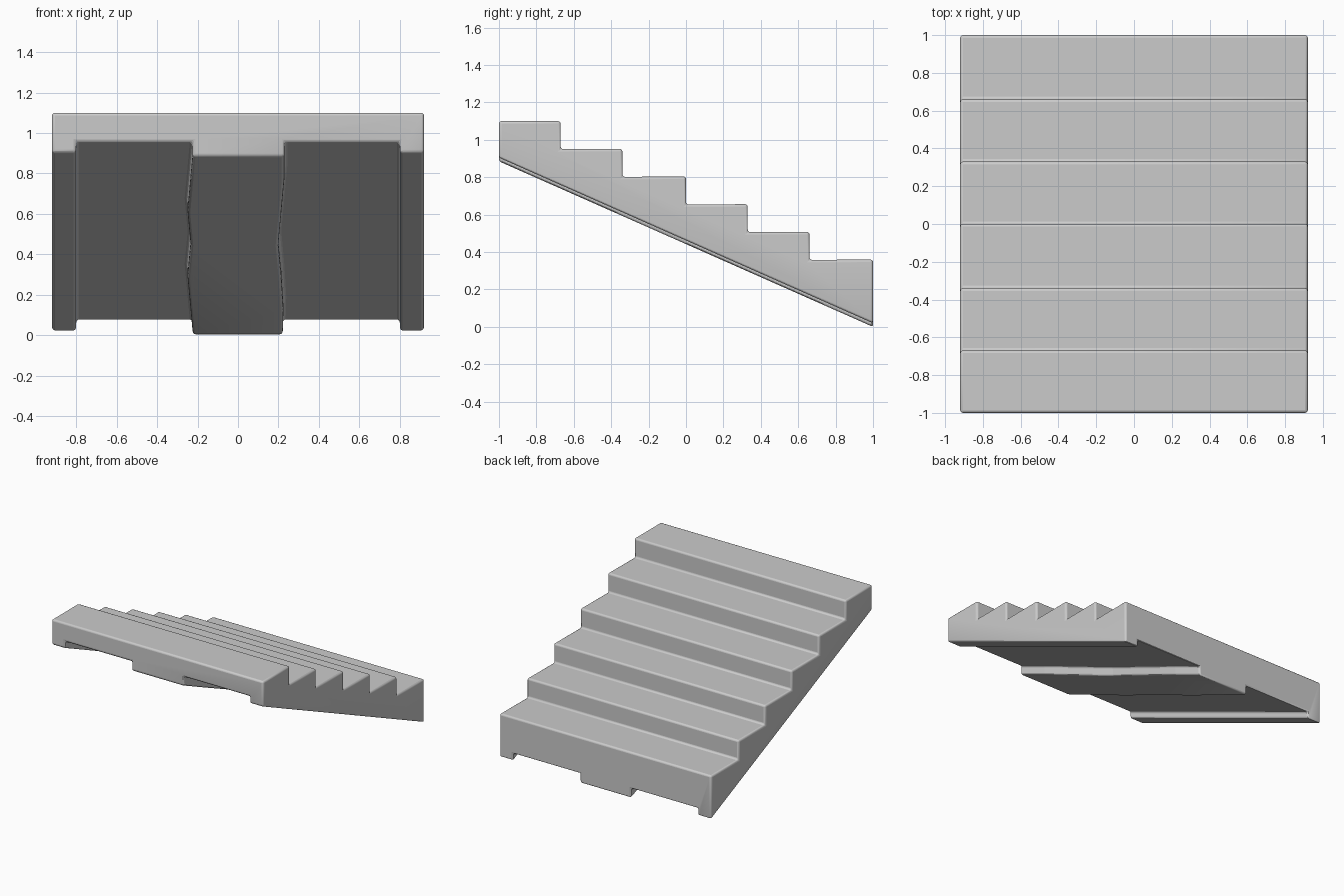
import bpy
import bmesh

cube = bpy.data.objects.get("Cube")
if cube:
    bpy.data.objects.remove(cube, do_unlink=True)

HALF = 0.92
SLOPE = -0.4425


def underside(y, middle):
    """Height of a sloping plane that has the given height at y = 0."""
    return middle + SLOPE * y


def prism(name, loop_a, loop_b):
    """Closed solid between two matching outlines."""
    bm = bmesh.new()
    a = [bm.verts.new(p) for p in loop_a]
    b = [bm.verts.new(p) for p in loop_b]
    bm.faces.new(a)
    bm.faces.new(b[::-1])
    for i in range(len(a)):
        j = (i + 1) % len(a)
        bm.faces.new((a[j], a[i], b[i], b[j]))
    bmesh.ops.recalc_face_normals(bm, faces=bm.faces)
    mesh = bpy.data.meshes.new(name)
    bm.to_mesh(mesh)
    bm.free()
    obj = bpy.data.objects.new(name, mesh)
    bpy.context.collection.objects.link(obj)
    return obj


# Stone material
stone = bpy.data.materials.new("pale grey stone")
stone.use_nodes = True
grey = (0.6, 0.6, 0.6, 1)
stone.diffuse_color = grey
stone.node_tree.nodes["Principled BSDF"].inputs["Base Color"].default_value = grey

# Six-step flight with a sloping underside
profile = [(-1, underside(-1, 0.4425)), (-1, 1.1)]
edges = [-0.67, -0.34, 0.0, 0.33, 0.66]
for i, y in enumerate(edges):
    top = 1.1 - 0.148 * i
    profile += [(y, top), (y, top - 0.15)]
profile += [(1, 0.36), (1, underside(1, 0.4425))]
stairs = prism("stone_staircase",
               [(-HALF, y, z) for y, z in profile],
               [(HALF, y, z) for y, z in profile])
stairs.data.materials.append(stone)


def cutter(name, outline, ceiling):
    """Helper solid removed from the underside, following its slope."""
    obj = prism(name,
                [(x, y, underside(y, ceiling)) for x, y in outline],
                [(x, y, underside(y, 0.1)) for x, y in outline])
    obj.hide_render = True
    obj.hide_viewport = True
    mod = stairs.modifiers.new(name, "BOOLEAN")
    mod.operation = "DIFFERENCE"
    mod.solver = "EXACT"
    mod.object = obj
    return obj


# Two long recesses beside the middle beam, whose sides are worn and wavy
worn = {-1: [0.22, 0.235, 0.25, 0.235, 0.25, 0.235, 0.22],
        1: [0.23, 0.23, 0.215, 0.2, 0.215, 0.225, 0.22]}
for side, label in ((-1, "right"), (1, "left")):
    inner = [(side * x, -1.1 + 2.2 * i / 6) for i, x in enumerate(worn[side])]
    outline = inner + [(side * 0.8, 1.1), (side * 0.8, -1.1)]
    cutter(label + "_recess_cutter", outline, 0.515)
    # Side beams sit slightly higher than the middle beam
    trim = [(side * x, y) for x, y in
            ((0.7, -1.2), (1.0, -1.2), (1.0, 1.2), (0.7, 1.2))]
    cutter(label + "_side_beam_trim", trim, 0.462)

# Rounded, worn edges
bevel = stairs.modifiers.new("worn_edges", "BEVEL")
bevel.width = 0.014
bevel.segments = 3
bevel.limit_method = "ANGLE"
bevel.angle_limit = 0.6

bpy.ops.object.select_all(action="DESELECT")
bpy.context.view_layer.objects.active = stairs
stairs.select_set(True)
bpy.ops.object.shade_smooth_by_angle(angle=0.6)
